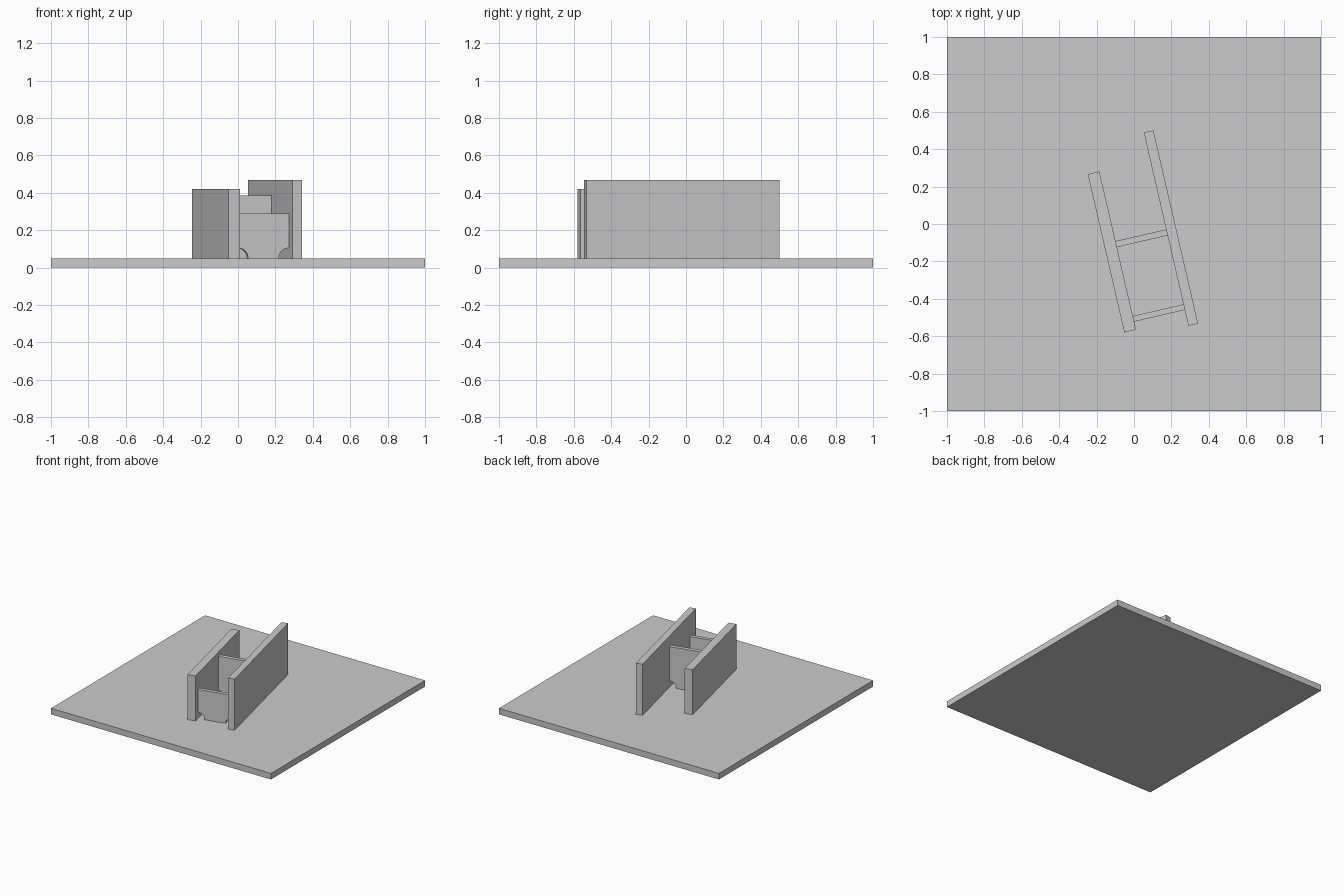
import bpy, math
from mathutils import Matrix

cube = bpy.data.objects.get("Cube")
if cube:
    bpy.data.objects.remove(cube, do_unlink=True)

grey = bpy.data.materials.new("plain grey")
grey.use_nodes = True
colour = (0.6, 0.6, 0.6, 1)
grey.diffuse_color = colour
grey.node_tree.nodes["Principled BSDF"].inputs["Base Color"].default_value = colour

TURN = Matrix.Rotation(math.radians(13), 4, 'Z')
FLOOR = 0.05


def extrude(name, outline, y0, y1, turn=TURN):
    """Extrude an (x, z) outline from y0 to y1, then turn it about z."""
    n = len(outline)
    verts = [(x, y, z) for y in (y0, y1) for x, z in outline]
    faces = [tuple(range(n)), tuple(reversed(range(n, 2 * n)))]
    faces += [(i, i + n, (i + 1) % n + n, (i + 1) % n) for i in range(n)]
    mesh = bpy.data.meshes.new(name)
    mesh.from_pydata(verts, [], faces)
    mesh.transform(turn)
    mesh.materials.append(grey)
    obj = bpy.data.objects.new(name, mesh)
    bpy.context.collection.objects.link(obj)
    return obj


def rectangle(x0, x1, z0, z1):
    return [(x0, z0), (x1, z0), (x1, z1), (x0, z1)]


def notched(x0, x1, z0, z1, r=0.055, steps=10):
    """Rectangle with a quarter-round notch in both lower corners."""
    arc = [(r * math.cos(a), r * math.sin(a))
           for a in (math.pi / 2 * i / steps for i in range(steps + 1))]
    right = [(x1 - c, z0 + s) for c, s in arc]
    left = [(x0 + c, z0 + s) for c, s in reversed(arc)]
    return right + [(x1, z1), (x0, z1)] + left


# Ground slab
extrude("base_slab", rectangle(-1, 1, 0, FLOOR), -1, 1, Matrix.Identity(4))

# Two long parallel walls
extrude("right_wall", rectangle(-0.181, -0.117, FLOOR, 0.42), -0.553, 0.315)
extrude("left_wall", rectangle(0.161, 0.214, FLOOR, 0.47), -0.596, 0.465)

# Cross panels between the walls
extrude("front_panel", notched(-0.117, 0.161, FLOOR, 0.29), -0.509, -0.478)
extrude("rear_panel", notched(-0.117, 0.161, FLOOR, 0.385), -0.1, -0.067)
